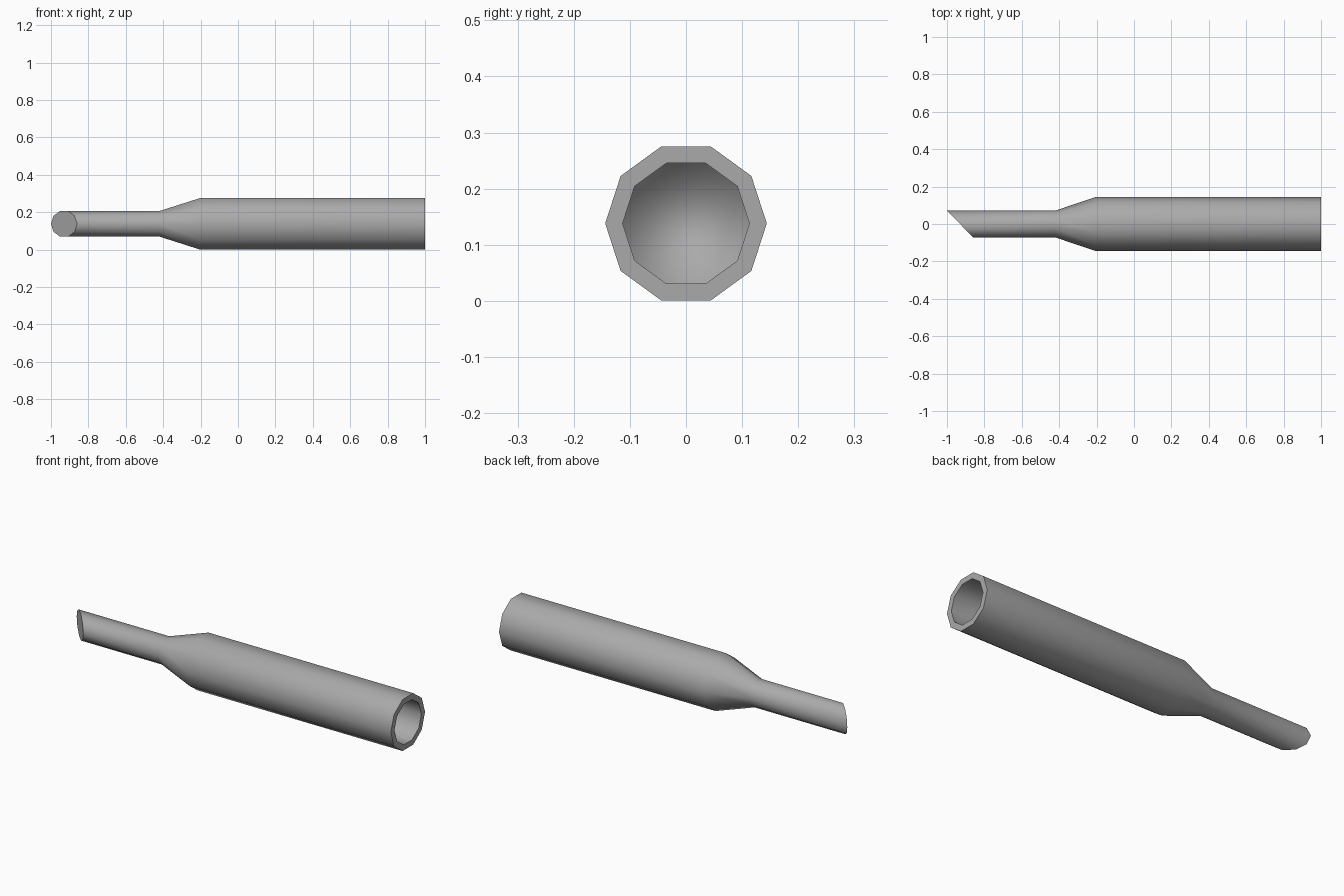
import bpy, bmesh, math

cube = bpy.data.objects.get("Cube")
if cube:
    bpy.data.objects.remove(cube)

SIDES = 10
CENTRE_Z = 0.138

grey = bpy.data.materials.new("plain_grey")
grey.use_nodes = True
colour = (0.4, 0.4, 0.4, 1)
grey.diffuse_color = colour
grey.node_tree.nodes["Principled BSDF"].inputs["Base Color"].default_value = colour

bm = bmesh.new()


def ring(x, radius, slant=0.0):
    """Ten-sided ring around the x axis; slant shifts x along y."""
    verts = []
    for i in range(SIDES):
        a = math.tau * i / SIDES
        y, z = radius * math.cos(a), radius * math.sin(a)
        verts.append(bm.verts.new((x - slant * y, y, z + CENTRE_Z)))
    return verts


# Slanted tip, thin shaft, taper, wide barrel, rim and bore
rings = [ring(-0.93, 0.072, 0.97), ring(-0.42, 0.072), ring(-0.205, 0.144),
         ring(1, 0.144), ring(1, 0.113), ring(-0.2, 0.113)]
for a, b in zip(rings, rings[1:]):
    for i in range(SIDES):
        j = (i + 1) % SIDES
        bm.faces.new((a[i], a[j], b[j], b[i]))
bm.faces.new(rings[0])
bm.faces.new(rings[-1])
bmesh.ops.recalc_face_normals(bm, faces=bm.faces)

# Smooth sides, with crisp edges at the tip and the rim
for f in bm.faces:
    f.smooth = True
for r in (rings[0], rings[3], rings[4]):
    for i in range(SIDES):
        bm.edges.get((r[i], r[(i + 1) % SIDES])).smooth = False

mesh = bpy.data.meshes.new("tapered_tube")
bm.to_mesh(mesh)
bm.free()
mesh.materials.append(grey)
tube = bpy.data.objects.new("tapered_tube", mesh)
bpy.context.scene.collection.objects.link(tube)
